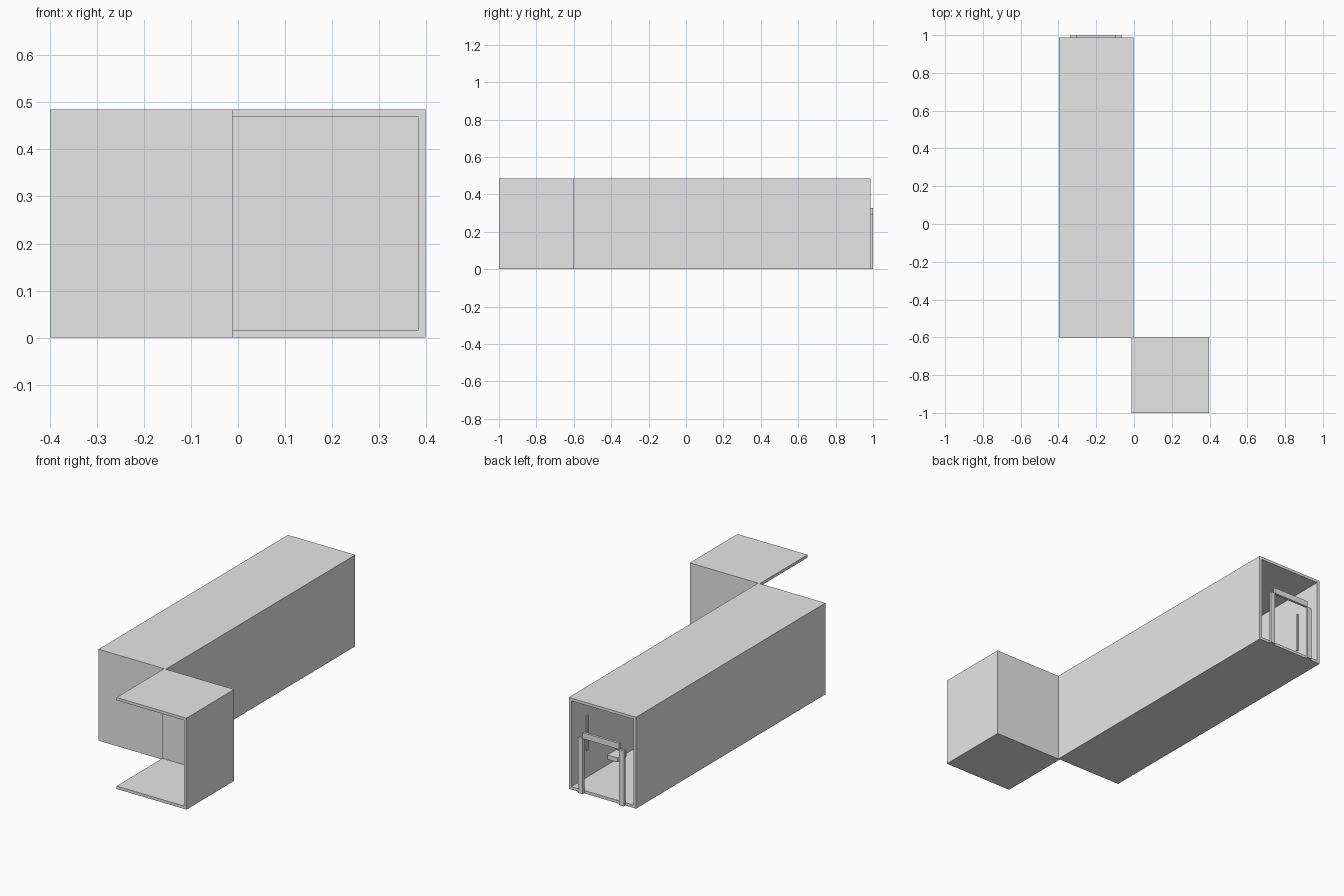
import bpy

cube = bpy.data.objects.get("Cube")
if cube:
    bpy.data.objects.remove(cube, do_unlink=True)

grey = bpy.data.materials.new("plain grey")
grey.use_nodes = True
colour = (0.8, 0.8, 0.8, 1)
grey.diffuse_color = colour
grey.node_tree.nodes["Principled BSDF"].inputs["Base Color"].default_value = colour


def box(name, x, y, z):
    """Box spanning the given (low, high) ranges."""
    bpy.ops.mesh.primitive_cube_add(size=1, location=[sum(r) / 2 for r in (x, y, z)])
    ob = bpy.context.object
    ob.name = name
    ob.scale = [r[1] - r[0] for r in (x, y, z)]
    bpy.ops.object.transform_apply(location=False, rotation=False, scale=True)
    ob.data.materials.append(grey)
    return ob


T = 0.015      # wall thickness
H = 0.485      # overall height
WALL = (T, H - T)

# Long corridor, open at the back
L, R = -0.398, -0.003
FRONT, BACK = -0.6, 0.987
for name, z in (("floor", (0, T)), ("ceiling", (H - T, H))):
    box("corridor_" + name, (L, R), (FRONT, BACK), z)
box("corridor_right_wall", (L, L + T), (FRONT, BACK), WALL)
box("corridor_left_wall", (R - T, R), (FRONT, BACK), WALL)
box("corridor_end_wall", (L + T, R - T), (FRONT, FRONT + T), WALL)

# Corner room, open at the front and on its right side
RL, RR = -0.013, 0.398
for name, z in (("floor", (0, T)), ("ceiling", (H - T, H))):
    box("room_" + name, (RL, RR), (-1, FRONT), z)
box("room_left_wall", (RR - T, RR), (-1, FRONT), WALL)
box("room_back_wall", (RL, RR - T), (FRONT - T, FRONT), WALL)

# Door frame at the open end
DEPTH = (BACK, 1)
box("door_post_right", (-0.335, -0.308), DEPTH, (0, 0.295))
box("door_post_left", (-0.094, -0.067), DEPTH, (0, 0.295))
box("door_lintel", (-0.308, -0.094), DEPTH, (0.295, 0.327))

# Slim wall strips and a small shelf inside
box("wall_strip_left", (R - T - 0.006, R - T), (0.853, 0.865), (0.16, 0.345))
box("wall_strip_right", (L + T, L + T + 0.006), (0.826, 0.838), (0.14, 0.35))
box("wall_shelf", (R - T - 0.06, R - T), (0.61, 0.685), (0.045, 0.068))
